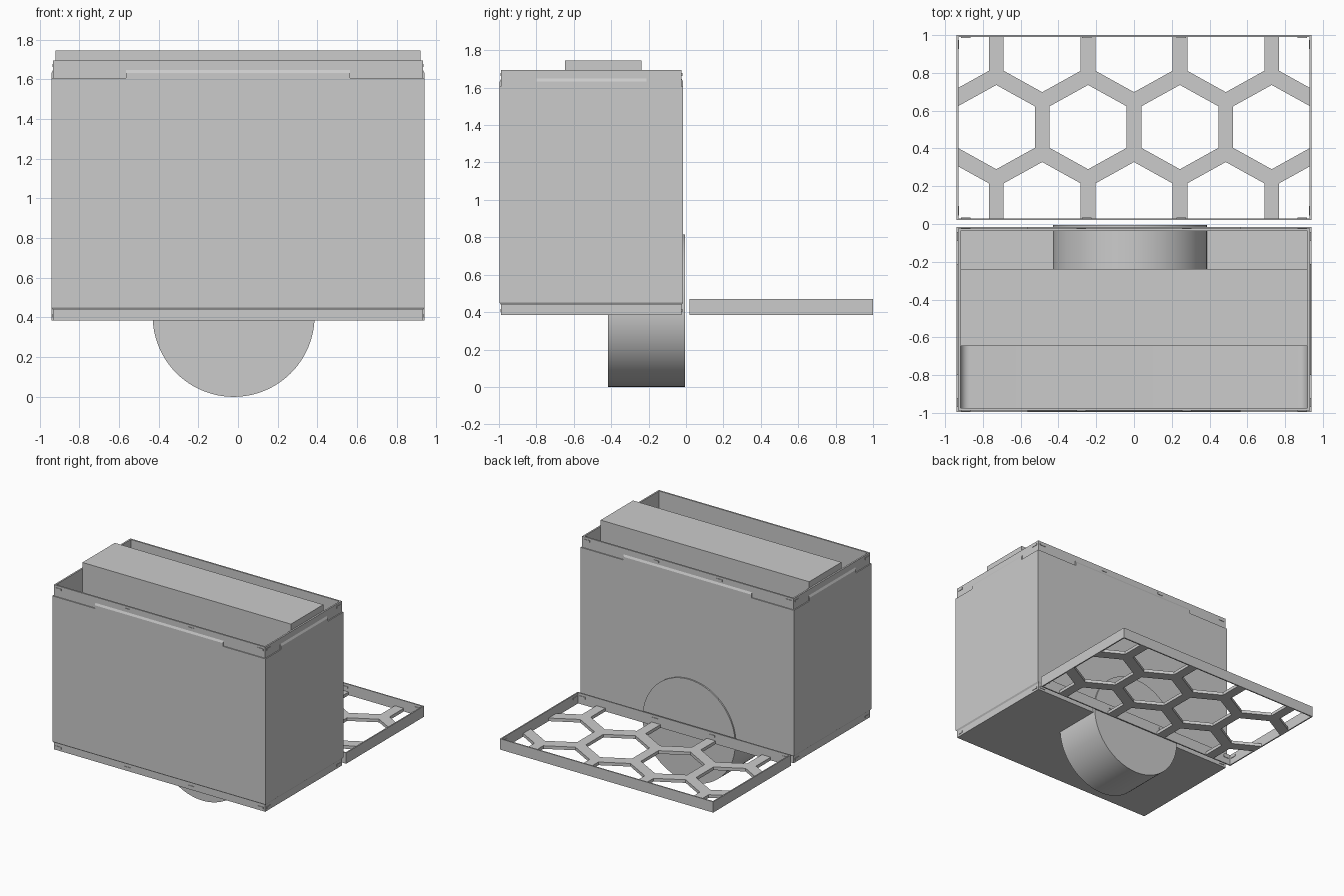
import bpy, bmesh, math

if "Cube" in bpy.data.objects:
    bpy.data.objects.remove(bpy.data.objects["Cube"])

grey = bpy.data.materials.new("light_grey")
grey.diffuse_color = (0.6, 0.6, 0.6, 1)
grey.use_nodes = True
grey.node_tree.nodes["Principled BSDF"].inputs["Base Color"].default_value = grey.diffuse_color


def finish(bm, name, smooth=False):
    bmesh.ops.recalc_face_normals(bm, faces=bm.faces[:])
    me = bpy.data.meshes.new(name)
    bm.to_mesh(me)
    bm.free()
    ob = bpy.data.objects.new(name, me)
    bpy.context.collection.objects.link(ob)
    me.materials.append(grey)
    if smooth:
        bpy.ops.object.select_all(action='DESELECT')
        ob.select_set(True)
        bpy.context.view_layer.objects.active = ob
        bpy.ops.object.shade_smooth_by_angle(angle=math.radians(30))
    return ob


def add_box(bm, x0, x1, y0, y1, z0, z1):
    vs = bmesh.ops.create_cube(bm, size=1)["verts"]
    for v in vs:
        v.co = ((x0 + x1) / 2 + v.co.x * (x1 - x0),
                (y0 + y1) / 2 + v.co.y * (y1 - y0),
                (z0 + z1) / 2 + v.co.z * (z1 - z0))


def add_prism(bm, ring_a, ring_b):
    a = [bm.verts.new(p) for p in ring_a]
    b = [bm.verts.new(p) for p in ring_b]
    n = len(a)
    bm.faces.new(a)
    bm.faces.new(b[::-1])
    for i in range(n):
        j = (i + 1) % n
        bm.faces.new((a[i], b[i], b[j], a[j]))


def rect_sweep(name, x, y0, y1, profile, closed):
    """Sweep (inset, z) points round a rectangle; open profiles get end caps."""
    bm = bmesh.new()
    rings = [[bm.verts.new(p) for p in ((-x + i, y0 + i, z), (x - i, y0 + i, z),
                                        (x - i, y1 - i, z), (-x + i, y1 - i, z))]
             for i, z in profile]
    pairs = list(zip(rings, rings[1:]))
    if closed:
        pairs.append((rings[-1], rings[0]))
    else:
        bm.faces.new(rings[0])
        bm.faces.new(rings[-1])
    for a, b in pairs:
        for k in range(4):
            m = (k + 1) % 4
            bm.faces.new((a[k], a[m], b[m], b[k]))
    return finish(bm, name)


X, Y0, Y1 = 0.94, -0.996, -0.016
YC = (Y0 + Y1) / 2
STEP, WALL, FLOOR = 0.008, 0.021, 0.405

# Open box with a stepped rim at the top and a stepped foot at the bottom
rect_sweep("box_body", X, Y0, Y1, [
    (STEP, 0.384), (STEP, 0.438), (0, 0.45), (0, 1.607), (STEP, 1.607),
    (STEP, 1.695), (WALL, 1.695), (WALL, FLOOR)], False)

# Sloped tabs in the middle of each wall's top edge
bm = bmesh.new()
tab = [(0, 1.607), (0, 1.632), (STEP, 1.648), (STEP, 1.607)]
for s in (-1, 1):
    half_y = (Y1 - Y0) / 2
    add_prism(bm, [(-0.565, YC + s * (half_y - i), z) for i, z in tab],
              [(0.565, YC + s * (half_y - i), z) for i, z in tab])
    add_prism(bm, [(s * (X - i), YC - 0.294, z) for i, z in tab],
              [(s * (X - i), YC + 0.294, z) for i, z in tab])
finish(bm, "rim_tabs")

# Small snap bumps on the rim and foot
bm = bmesh.new()
for z in (1.67, 0.409):
    for s in (-1, 1):
        y = YC + s * ((Y1 - Y0) / 2 - STEP)
        for x in (-0.89, -0.28, 0.28, 0.89):
            add_box(bm, x - 0.025, x + 0.025, y - 0.004, y + 0.004, z - 0.008, z + 0.008)
        for t in (-1, 1):
            yy = YC + t * 0.44
            xx = s * (X - STEP)
            add_box(bm, xx - 0.004, xx + 0.004, yy - 0.024, yy + 0.024, z - 0.008, z + 0.008)
finish(bm, "snap_bumps")

# Tall block standing in the middle of the box
bm = bmesh.new()
add_box(bm, -0.919, 0.919, -0.646, -0.238, FLOOR, 1.745)
finish(bm, "middle_block")

# Scooped floor of the front compartment, curving up at both ends
bm = bmesh.new()
R, base = 0.05, FLOOR + 0.015
arc = [(0.919 - R + R * math.sin(a), base + R - R * math.cos(a))
       for a in (math.pi / 2 * k / 8 for k in range(9))]
outline = [(-0.919, FLOOR), (0.919, FLOOR)] + arc[::-1] + [(-x, z) for x, z in arc]
add_prism(bm, [(x, -0.975, z) for x, z in outline], [(x, -0.646, z) for x, z in outline])
finish(bm, "scooped_floor", True)

# Round drum passing through the floor and the back wall
bm = bmesh.new()
circle = [(-0.022 + 0.408 * math.cos(math.tau * k / 96),
           0.408 + 0.408 * math.sin(math.tau * k / 96)) for k in range(96)]
add_prism(bm, [(x, -0.417, z) for x, z in circle], [(x, -0.005, z) for x, z in circle])
finish(bm, "drum", True)

# Lid lying behind the box: thin frame
LY0, LY1, LZ0, LZ1, LT = 0.02, 1.0, 0.384, 0.47, 0.01
rect_sweep("lid_frame", X, LY0, LY1,
           [(0, LZ0), (0, LZ1), (LT, LZ1), (LT, LZ0)], True)

# Lid bumps on the inner side of the frame
bm = bmesh.new()
for s in (-1, 1):
    y = (LY0 + LY1) / 2 + s * 0.48
    for x in (-0.89, -0.25, 0.25, 0.89):
        add_box(bm, x - 0.025, x + 0.025, y - 0.004, y + 0.004, 0.435, 0.45)
    for t in (-1, 1):
        yy = 0.51 + t * 0.44
        add_box(bm, s * 0.93 - 0.004, s * 0.93 + 0.004, yy - 0.024, yy + 0.024, 0.435, 0.45)
finish(bm, "lid_bumps")

# Lid honeycomb plate with hexagonal holes
bm = bmesh.new()
add_box(bm, -X + LT, X - LT, LY0 + LT, LY1 - LT, LZ0, LZ0 + 0.025)
plate = finish(bm, "honeycomb_plate")
bm = bmesh.new()
hexagon = [(0, 0.223), (0.204, 0.11), (0.204, -0.11),
           (0, -0.223), (-0.204, -0.11), (-0.204, 0.11)]
P = 0.486
for cy, cols in ((0.105, (-2, -1, 0, 1, 2)), (0.513, (-1.5, -0.5, 0.5, 1.5)),
                 (0.921, (-2, -1, 0, 1, 2))):
    for c in cols:
        add_prism(bm, [(c * P + x, cy + y, 0.3) for x, y in hexagon],
                  [(c * P + x, cy + y, 0.5) for x, y in hexagon])
cutter = finish(bm, "hexagon_cutter")
cutter.hide_render = True
mod = plate.modifiers.new("holes", 'BOOLEAN')
mod.operation, mod.solver, mod.object = 'DIFFERENCE', 'EXACT', cutter
# Apply the holes and drop the cutter
bpy.context.view_layer.update()
deps = bpy.context.evaluated_depsgraph_get()
cut_mesh = bpy.data.meshes.new_from_object(plate.evaluated_get(deps))
plate.modifiers.clear()
plate.data = cut_mesh
bpy.data.objects.remove(cutter)
